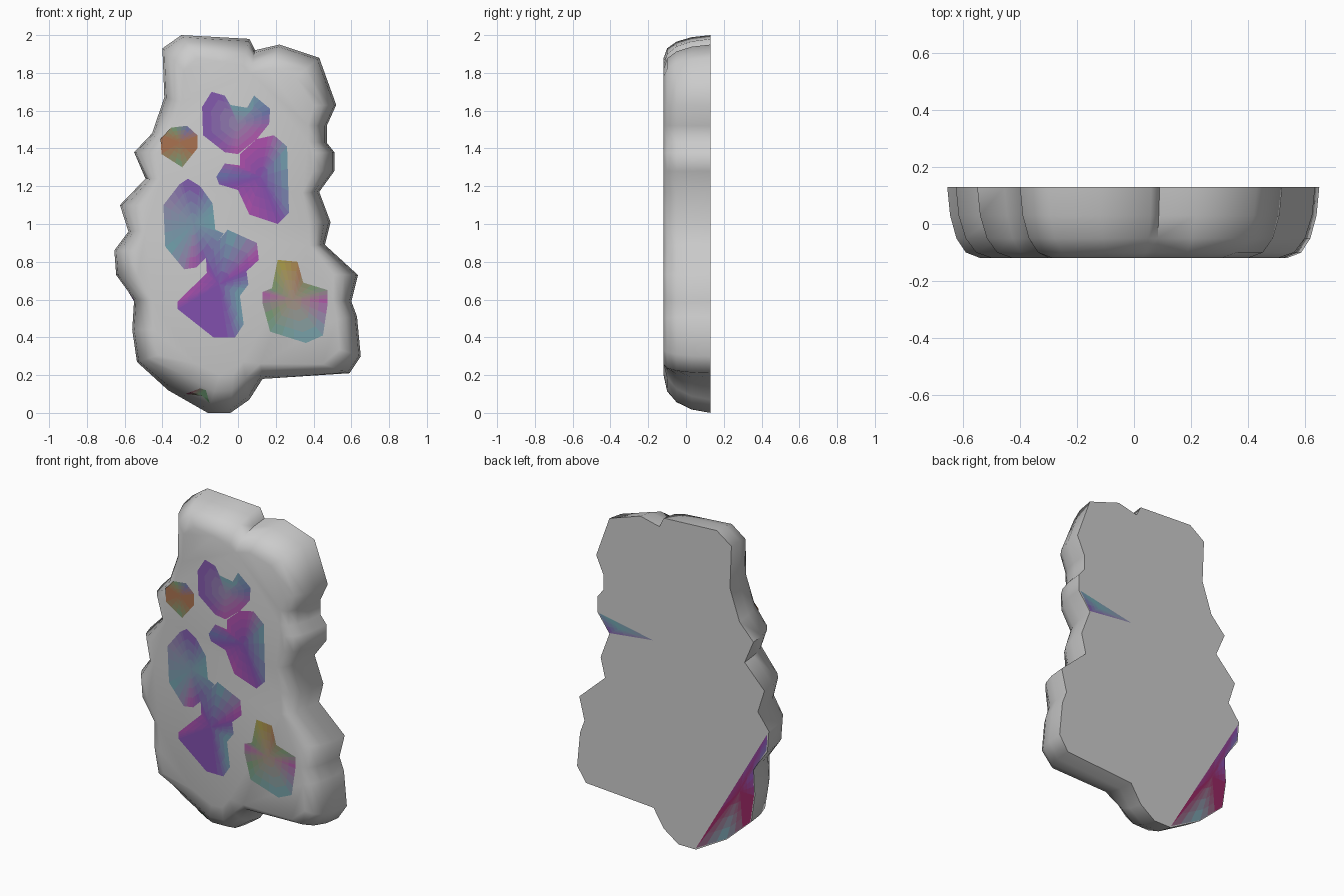
import bpy, bmesh
from mathutils import Vector
from mathutils.bvhtree import BVHTree

if "Cube" in bpy.data.objects:
    bpy.data.objects.remove(bpy.data.objects["Cube"])

# Knobbly outline of the slab in the front plane (x, z), anticlockwise from the bottom
OUTLINE = [(-.16, 0), (-.04, 0), (.06, .07), (.13, .18), (.59, .21), (.65, .30), (.63, .51),
           (.60, .59), (.635, .73), (.46, .89), (.49, 1.01), (.43, 1.17), (.51, 1.28), (.51, 1.38),
           (.47, 1.43), (.47, 1.52), (.52, 1.63), (.43, 1.88), (.22, 1.95), (.09, 1.92), (.06, 1.98),
           (-.12, 1.99), (-.30, 2.0), (-.40, 1.93), (-.39, 1.67), (-.455, 1.48), (-.55, 1.38),
           (-.49, 1.24), (-.625, 1.10), (-.58, .96), (-.655, .86), (-.645, .73), (-.55, .60),
           (-.56, .44), (-.535, .27), (-.37, .12)]
FRONT, BACK = -.119, .13


def inset(dist, smooth):
    """Pull the outline towards the slab's spine, evening out the knobs."""
    pts = [Vector(p) for p in OUTLINE]
    n = len(pts)
    out = []
    for i, p in enumerate(pts):
        mean = (pts[i - 1] + 2 * p + pts[(i + 1) % n]) / 4
        q = p.lerp(mean, smooth)
        spine = Vector((0, min(max(q.y, .45), 1.55)))
        slope = 1.9 if p.y < .15 else 1.3 if p.y > 1.85 else 1   # ends slope more
        out.append(q + (spine - q).normalized() * dist * slope)
    return out


# Rounded slab: flat back, rings closing towards a flat front
bm = bmesh.new()
rings = []
for y, dist, smooth in [(BACK, 0, 0), (.03, .01, 0), (-.05, .03, .1),
                        (-.1, .06, .25), (FRONT, .105, .45)]:
    rings.append([bm.verts.new((p.x, y, p.y)) for p in inset(dist, smooth)])
n = len(OUTLINE)
for a, b in zip(rings, rings[1:]):
    for i in range(n):
        j = (i + 1) % n
        bm.faces.new((a[i], a[j], b[j], b[i]))
bm.faces.new(rings[0])
bm.faces.new(rings[-1])
bmesh.ops.recalc_face_normals(bm, faces=bm.faces)
bmesh.ops.triangulate(bm, faces=[f for f in bm.faces if len(f.verts) > 4])
tree = BVHTree.FromBMesh(bm)
mesh = bpy.data.meshes.new("slab")
bm.to_mesh(mesh)
bm.free()
slab = bpy.data.objects.new("slab", mesh)
bpy.context.collection.objects.link(slab)
bpy.context.view_layer.objects.active = slab
slab.select_set(True)
bpy.ops.object.shade_smooth_by_angle(angle=1.1)


def patch(name, pts, colours, core, centre=None, side="front"):
    """Stained patch: rings whose rim colours blend inwards to a core colour."""
    pts = [Vector(p) for p in pts]
    steps, levels = 3, 4
    rim = [p.lerp(pts[(i + 1) % len(pts)], k / steps)
           for i, p in enumerate(pts) for k in range(steps)]
    mid = Vector(centre) if centre else sum(pts, Vector((0, 0))) / len(pts)
    count = len(rim)

    def place(p):
        y = FRONT - .002
        if side == "back":
            y = BACK + .0015
        elif side == "sloped":
            hit = tree.ray_cast(Vector((p.x, -1, p.y)), Vector((0, 1, 0)))[0]
            y = (hit.y if hit else -.03) - .006
        return (p.x, y, p.y)

    verts = [place(p.lerp(mid, k / levels)) for k in range(levels) for p in rim] + [place(mid)]
    faces, tints = [], []
    for k in range(levels):
        for i in range(count):
            j, o = (i + 1) % count, k * count
            face = (o + i, o + j, o + count + j, o + count + i)
            if k == levels - 1:
                face = (o + i, o + j, levels * count)
            faces.append(face[::-1] if side != "back" else face)
            t = i / count * len(colours)
            c = Vector(colours[int(t)]).lerp(Vector(colours[(int(t) + 1) % len(colours)]), t % 1)
            tints.append(c.lerp(Vector(core), (k + .5) / levels))
    me = bpy.data.meshes.new(name)
    me.from_pydata(verts, [], faces)
    for i, c in enumerate(tints):
        mat = bpy.data.materials.new(name + "_tint")
        mat.diffuse_color = (*c, 1)
        mat.use_nodes = True
        mat.node_tree.nodes["Principled BSDF"].inputs["Base Color"].default_value = mat.diffuse_color
        me.materials.append(mat)
        me.polygons[i].material_index = i
    bm = bmesh.new()          # make every face look outwards
    bm.from_mesh(me)
    bm.normal_update()
    want = 1 if side == "back" else -1
    bmesh.ops.reverse_faces(bm, faces=[f for f in bm.faces if f.normal.y * want < 0])
    bm.to_mesh(me)
    bm.free()
    bpy.context.collection.objects.link(bpy.data.objects.new(name, me))


PURPLE, MAGENTA, TEAL = (.22, .08, .42), (.45, .08, .42), (.16, .37, .42)
BLUE, GREEN, GOLD = (.14, .18, .42), (.16, .34, .18), (.42, .35, .05)
ORANGE, CRIMSON, MAUVE = (.40, .17, .08), (.30, .02, .12), (.30, .24, .42)

# Patches across the front
patch("upper_patch", [(-.19, 1.62), (-.14, 1.70), (-.07, 1.68), (-.04, 1.63), (.08, 1.61),
                      (.085, 1.68), (.17, 1.61), (.165, 1.53), (.10, 1.45), (0, 1.37),
                      (-.07, 1.38), (-.185, 1.47)],
      [PURPLE, PURPLE, TEAL, TEAL, BLUE, MAGENTA, MAGENTA, PURPLE], MAUVE, (.0, 1.53))
patch("middle_patch", [(.01, 1.37), (.10, 1.45), (.19, 1.47), (.26, 1.41), (.27, 1.06), (.21, 1.0),
                       (.06, 1.05), (0, 1.18), (-.10, 1.21), (-.115, 1.25), (-.07, 1.32), (.01, 1.31)],
      [MAGENTA, MAGENTA, TEAL, PURPLE, MAGENTA, PURPLE, BLUE, MAGENTA], PURPLE, (.12, 1.25))
patch("left_patch", [(-.395, 1.10), (-.31, 1.21), (-.265, 1.24), (-.20, 1.20), (-.135, 1.11),
                     (-.12, .97), (-.075, .95), (-.17, .82), (-.22, .77), (-.285, .76), (-.385, .88)],
      [MAUVE, PURPLE, PURPLE, TEAL, TEAL, PURPLE, MAGENTA, TEAL], (.20, .32, .42))
patch("lower_patch", [(-.055, .97), (.10, .90), (.11, .81), (.045, .75), (.055, .68), (.01, .62),
                      (.03, .47), (-.015, .40), (-.13, .40), (-.32, .55), (-.32, .59),
                      (-.165, .74), (-.17, .83)],
      [TEAL, MAGENTA, PURPLE, TEAL, TEAL, PURPLE, PURPLE, MAGENTA, PURPLE], PURPLE, (-.10, .68))
patch("gold_patch", [(.21, .81), (.315, .80), (.345, .69), (.475, .65), (.475, .58), (.45, .41),
                     (.36, .37), (.17, .43), (.13, .58), (.13, .64), (.18, .66)],
      [GOLD, ORANGE, GREEN, MAGENTA, TEAL, TEAL, GREEN, MAGENTA, GREEN], (.38, .28, .22), (.29, .60))
patch("rust_patch", [(-.41, 1.45), (-.355, 1.51), (-.27, 1.52), (-.215, 1.47), (-.215, 1.40),
                     (-.295, 1.30), (-.405, 1.37)],
      [ORANGE, GREEN, BLUE, ORANGE, ORANGE, GREEN, ORANGE], ORANGE)
patch("bottom_patch", [(-.28, .10), (-.20, .13), (-.17, .12), (-.15, .05), (-.19, .09)],
      [CRIMSON, GREEN, GREEN], GREEN, side="sloped")

# Patches on the flat back
patch("back_corner_patch", [(-.16, .01), (-.645, .84), (-.64, .74), (-.55, .60), (-.555, .44),
                            (-.53, .27), (-.37, .125)],
      [CRIMSON, PURPLE, BLUE, PURPLE, CRIMSON, CRIMSON, TEAL], CRIMSON, (-.46, .44), "back")
patch("back_sliver_patch", [(.13, 1.21), (.43, 1.175), (.50, 1.28)],
      [MAUVE, PURPLE, TEAL], TEAL, side="back")
